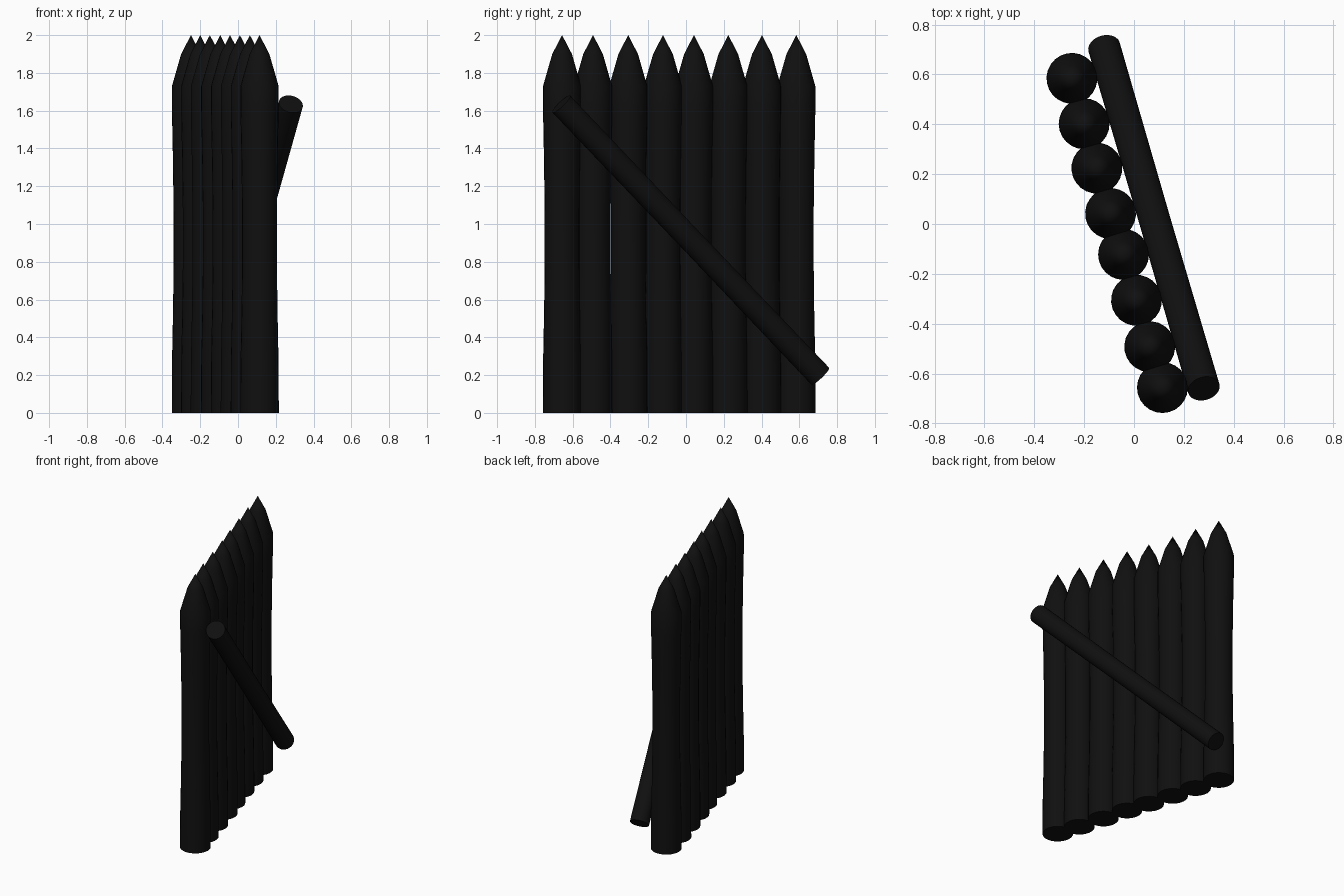
import bpy, bmesh, math
from mathutils import Vector

if "Cube" in bpy.data.objects:
    bpy.data.objects.remove(bpy.data.objects["Cube"])

SIDES = 24
wood = bpy.data.materials.new("charred black wood")
wood.diffuse_color = (0.005, 0.005, 0.005, 1)
wood.use_nodes = True
wood.node_tree.nodes["Principled BSDF"].inputs["Base Color"].default_value = wood.diffuse_color


def lathe(name, profile):
    """Closed round log from (radius, height) pairs; radius 0 makes a tip."""
    bm = bmesh.new()
    rings = []
    for r, z in profile:
        if r == 0:
            rings.append([bm.verts.new((0, 0, z))])
        else:
            rings.append([bm.verts.new((r * math.cos(2 * math.pi * i / SIDES),
                                        r * math.sin(2 * math.pi * i / SIDES), z))
                          for i in range(SIDES)])
    for a, b in zip(rings, rings[1:]):
        for i in range(SIDES):
            j = (i + 1) % SIDES
            if len(b) == 1:
                bm.faces.new((a[i], a[j], b[0]))
            else:
                bm.faces.new((a[i], a[j], b[j], b[i]))
    bm.faces.new(rings[0][::-1])
    if len(rings[-1]) > 1:
        bm.faces.new(rings[-1])
    mesh = bpy.data.meshes.new(name)
    bm.to_mesh(mesh)
    bm.free()
    mesh.materials.append(wood)
    obj = bpy.data.objects.new(name, mesh)
    bpy.context.collection.objects.link(obj)
    bpy.context.view_layer.objects.active = obj
    obj.select_set(True)
    bpy.ops.object.shade_smooth_by_angle(angle=math.radians(30))
    obj.select_set(False)
    return obj


# Sharpened stakes: slightly waisted logs with a two-step point
stake_profile = [(0.102, 0), (0.101, 0.25), (0.095, 0.55), (0.092, 0.8), (0.092, 1.05),
                 (0.096, 1.35), (0.101, 1.6), (0.101, 1.73), (0.052, 1.9), (0, 2.0)]
spots = [(0.114, -0.656), (0.063, -0.492), (0.010, -0.306), (-0.042, -0.122),
         (-0.094, 0.042), (-0.149, 0.224), (-0.200, 0.402), (-0.249, 0.584)]
for n, (x, y) in enumerate(spots):
    stake = lathe(f"stake_{n + 1}", stake_profile)
    stake.location = (x, y, 0)
    stake.rotation_euler.z = n * 0.7

# Diagonal brace log across the right face
low, high = Vector((-0.12, 0.71, 0.195)), Vector((0.28, -0.66, 1.635))
span = high - low
brace = lathe("diagonal_brace", [(0.065, 0), (0.063, span.length / 2), (0.065, span.length)])
brace.location = low
brace.rotation_euler = span.to_track_quat('Z', 'Y').to_euler()
